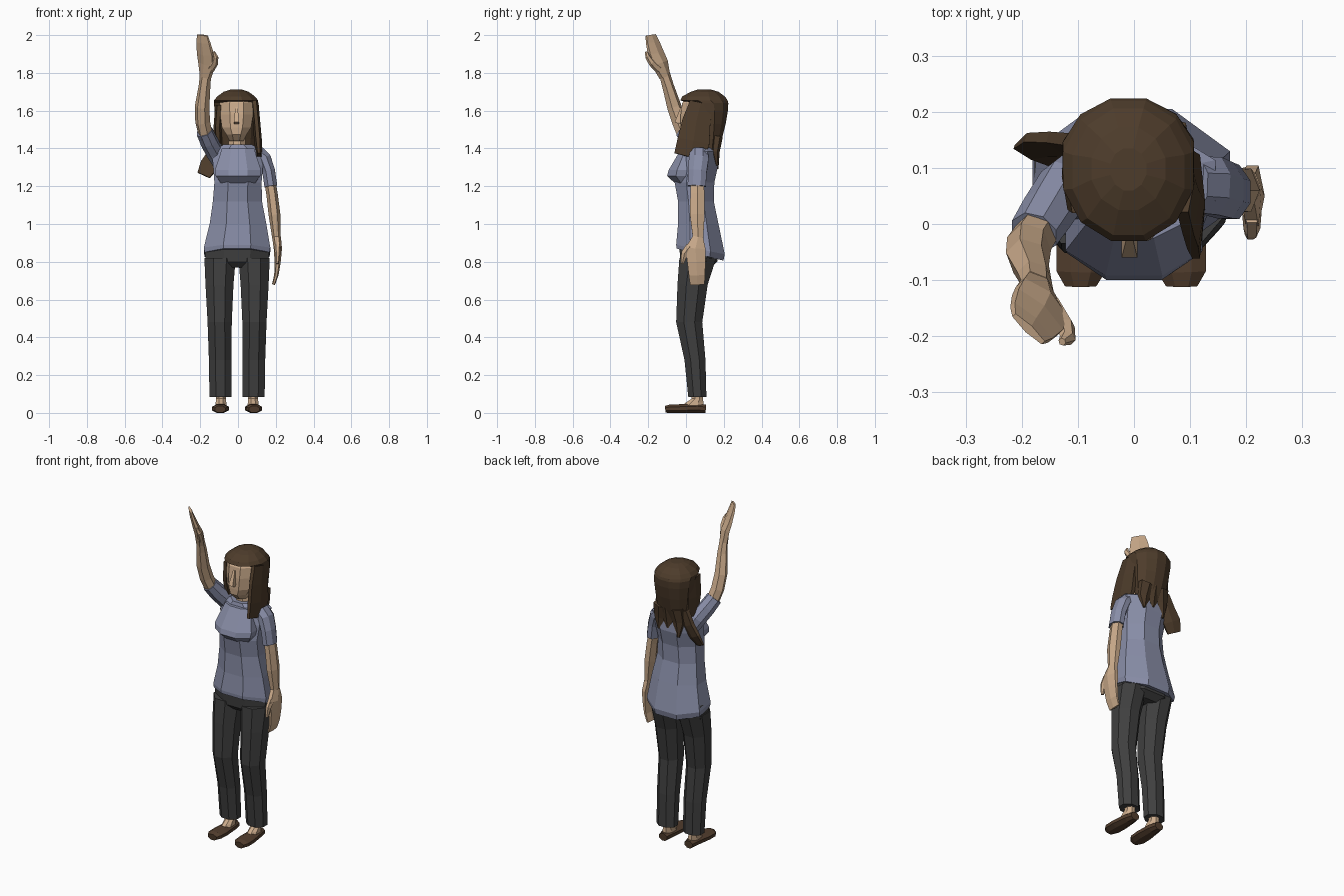
import bpy, bmesh, math
from mathutils import Vector as V


def material(name, rgb):
    m = bpy.data.materials.new(name)
    m.diffuse_color = (*rgb, 1)
    return m


SKIN = material("skin", (0.60, 0.41, 0.26))
CLOTH = material("shirt_blue", (0.25, 0.27, 0.39))
DARK = material("trouser_grey", (0.05, 0.05, 0.05))
HAIR = material("hair_brown", (0.075, 0.045, 0.024))
SHOE = material("shoe_brown", (0.085, 0.048, 0.027))


def loft(name, rings, mat):
    """Skin a list of equal point rings and cap both ends."""
    bm = bmesh.new()
    vs = [[bm.verts.new(p) for p in r] for r in rings]
    n = len(vs[0])
    for a, b in zip(vs, vs[1:]):
        for i in range(n):
            j = (i + 1) % n
            bm.faces.new((a[i], a[j], b[j], b[i]))
    bm.faces.new(vs[0])
    bm.faces.new(vs[-1])
    bmesh.ops.recalc_face_normals(bm, faces=bm.faces)
    me = bpy.data.meshes.new(name)
    bm.to_mesh(me)
    bm.free()
    me.materials.append(mat)
    ob = bpy.data.objects.new(name, me)
    bpy.context.collection.objects.link(ob)
    return ob


def ring(c, u, v, n):
    """Polygon with flats touching the extents u and v."""
    k = 1 / math.cos(math.pi / n)
    angles = [(i + 0.5) * 2 * math.pi / n for i in range(n)]
    return [c + u * (k * math.cos(a)) + v * (k * math.sin(a)) for a in angles]


def stack(name, rows, mat, n=8):
    """Horizontal rings: z, centre x, half width, front y, back y, back rise."""
    rings = []
    for z, cx, hw, yf, yb, dz in rows:
        rings.append(ring(V((cx, (yf + yb) / 2, z)), V((hw, 0, 0)),
                          V((0, (yb - yf) / 2, dz)), n))
    return loft(name, rings, mat)


def tube(name, pts, width, mat, n=6):
    """Rings across a path: x, y, z, half width along 'width', half thickness."""
    c = [V(p[:3]) for p in pts]
    rings = []
    for i, p in enumerate(pts):
        t = (c[min(i + 1, len(c) - 1)] - c[max(i - 1, 0)]).normalized()
        u = V(width)
        u = (u - t * u.dot(t)).normalized()
        rings.append(ring(c[i], u * p[3], t.cross(u) * p[4], n))
    return loft(name, rings, mat)


# Trousers, feet and shoes
stack("trouser_hips", [(0.77, -.005, .10, .0, .13, 0), (0.80, -.005, .165, -.03, .165, 0),
                       (0.88, -.005, .172, -.035, .18, 0), (0.95, -.005, .14, -.02, .15, 0)], DARK)
for s, side in ((-1, "left"), (1, "right")):
    def X(d):
        return -.005 + s * d
    stack(side + "_trouser_leg", [
        (0.085, X(.088), .058, .012, .108, 0), (0.28, X(.089), .060, -.008, .103, 0),
        (0.48, X(.092), .064, -.052, .086, 0), (0.68, X(.093), .074, -.045, .115, 0),
        (0.82, X(.090), .083, -.035, .16, 0)], DARK)
    stack(side + "_ankle", [(0.03, X(.085), .030, -.03, .095, 0), (0.055, X(.085), .028, .0, .092, 0),
                            (0.075, X(.085), .026, .03, .09, 0), (0.12, X(.085), .028, .03, .09, 0)], SKIN)
    tube(side + "_shoe", [(X(.085), .105, .022, .026, .022), (X(.085), .06, .025, .036, .025),
                          (X(.088), -.03, .023, .045, .023), (X(.09), -.085, .022, .043, .022),
                          (X(.09), -.11, .019, .028, .018)], (1, 0, 0), SHOE, 8)

# Shirt body with its dipped back hem
stack("shirt_body", [
    (0.838, -.005, .172, -.05, .198, -.032), (0.865, -.005, .176, -.052, .205, -.025),
    (1.00, 0, .15, -.042, .172, 0), (1.12, -.003, .130, -.042, .147, 0),
    (1.22, 0, .125, -.06, .15, 0), (1.31, 0, .132, -.045, .17, 0),
    (1.385, .003, .142, -.01, .165, 0), (1.42, -.003, .075, .0, .14, 0)], CLOTH)
stack("shirt_bust", [
    (1.215, 0, .09, -.058, .05, 0), (1.255, 0, .118, -.10, .06, 0),
    (1.285, 0, .122, -.092, .06, 0), (1.40, 0, .085, -.025, .06, 0)], CLOTH)

# Lowered arm
tube("lowered_sleeve", [(.105, .07, 1.375, .05, .04), (.14, .068, 1.345, .052, .036),
                        (.162, .06, 1.28, .05, .034), (.174, .057, 1.20, .048, .034)],
     (0, 1, 0), CLOTH, 8)
tube("lowered_arm", [(.165, .06, 1.25, .035, .026), (.18, .06, 1.16, .037, .026),
                     (.193, .060, 1.05, .039, .027), (.204, .064, .92, .027, .019)],
     (0, 1, 0), SKIN)
tube("lowered_hand", [(.204, .064, .93, .028, .020), (.211, .050, .87, .054, .019),
                      (.210, .055, .80, .048, .014), (.203, .058, .73, .043, .010),
                      (.188, .060, .68, .038, .007)], (0, 1, 0), SKIN)
tube("lowered_thumb", [(.21, .02, .88, .022, .015), (.210, -.008, .845, .018, .013),
                       (.207, -.02, .79, .008, .008)], (0, 1, 0), SKIN)

# Raised arm; the palm lies along the diagonal
DIAG = (1, -1, 0)
tube("raised_sleeve", [(-.09, .09, 1.33, .045, .05), (-.125, .065, 1.385, .045, .050),
                       (-.155, .02, 1.44, .044, .046), (-.178, -.016, 1.49, .042, .040)],
     (1, 0, 0), CLOTH, 8)
tube("raised_arm", [(-.168, -.005, 1.46, .033, .033), (-.187, -.035, 1.54, .036, .033),
                    (-.190, -.062, 1.62, .036, .031), (-.177, -.095, 1.73, .029, .025),
                    (-.172, -.112, 1.79, .030, .020)], DIAG, SKIN)
tube("raised_hand", [(-.172, -.112, 1.78, .031, .021), (-.165, -.138, 1.85, .052, .021),
                     (-.172, -.158, 1.90, .054, .016), (-.183, -.176, 1.96, .046, .011),
                     (-.188, -.187, 2.0, .036, .007)], DIAG, SKIN)
tube("raised_thumb", [(-.148, -.145, 1.82, .022, .016), (-.123, -.182, 1.855, .018, .014),
                      (-.118, -.203, 1.885, .013, .011), (-.128, -.21, 1.912, .006, .006)],
     DIAG, SKIN)

# Neck, face and nose
stack("neck", [(1.39, -.005, .048, .02, .12, 0), (1.50, -.006, .042, .03, .12, 0)], SKIN)
stack("face", [(1.44, -.008, .038, .005, .10, 0), (1.475, -.008, .055, -.028, .11, 0),
               (1.51, -.008, .077, -.03, .13, 0), (1.58, -.007, .088, -.028, .15, 0),
               (1.64, -.007, .090, -.02, .16, 0), (1.68, -.007, .07, .01, .15, 0)], SKIN)
stack("nose", [(1.53, -.008, .012, -.04, -.02, 0), (1.54, -.008, .014, -.06, -.02, 0),
               (1.62, -.008, .006, -.028, -.015, 0)], SKIN, 4)

# Hair: crown with fringe, hanging mass, side locks and back tips
stack("hair", [
    (1.37, -.003, .085, .085, .165, 0), (1.45, -.006, .10, .065, .19, 0),
    (1.53, -.008, .108, .045, .21, 0), (1.60, -.009, .115, .03, .222, 0),
    (1.64, -.010, .117, .01, .224, 0), (1.655, -.010, .116, -.030, .220, 0),
    (1.675, -.010, .100, -.020, .206, 0), (1.70, -.010, .066, .025, .172, 0),
    (1.711, -.010, .032, .06, .135, 0)], HAIR, 12)
tube("right_hair_lock", [(.088, .08, 1.64, .06, .018), (.098, .055, 1.54, .075, .017),
                         (.106, .04, 1.44, .085, .018), (.112, .018, 1.355, .082, .012)],
     (0, 1, 0), HAIR)
tube("left_hair_lock", [(-.10, .085, 1.63, .065, .018), (-.108, .085, 1.52, .06, .018),
                        (-.105, .10, 1.41, .05, .02)], (0, 1, 0), HAIR)
tube("swept_hair_lock", [(-.085, .14, 1.45, .035, .02), (-.115, .14, 1.37, .045, .018),
                         (-.152, .135, 1.31, .05, .015), (-.182, .122, 1.258, .038, .007)],
     (1, -.3, 0), HAIR)
for i, (x, tip) in enumerate(((-.06, 1.29), (.005, 1.33), (.06, 1.31))):
    tube("back_hair_tip_%d" % i, [(x * .8, .165, 1.46, .045, .025), (x, .155, 1.38, .035, .02),
                                  (x * 1.1, .165, tip, .006, .006)], (1, 0, 0), HAIR)
